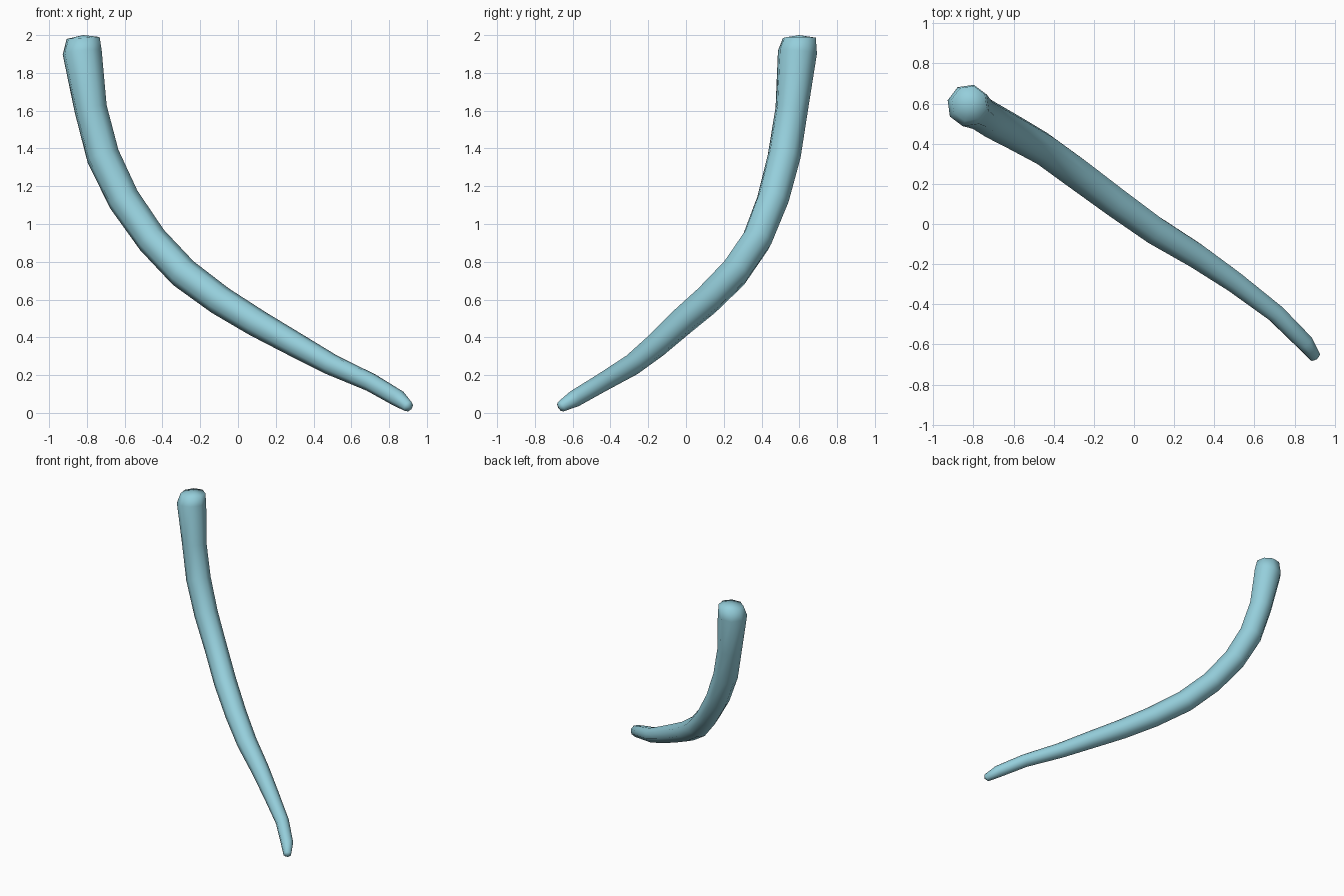
import bpy
import bmesh
from math import cos, sin, tau
from mathutils import Vector

if "Cube" in bpy.data.objects:
    bpy.data.objects.remove(bpy.data.objects["Cube"], do_unlink=True)

SIDES = 8
BEND_NORMAL = Vector((0.6, 0.8, 0))

# Centre line and radius, from the thick top down to the thin tip
PATH = [
    (-0.82, 0.60, 1.985, 0.09),
    (-0.825, 0.59, 1.91, 0.107),
    (-0.78, 0.56, 1.61, 0.089),
    (-0.715, 0.52, 1.36, 0.09),
    (-0.605, 0.46, 1.13, 0.087),
    (-0.455, 0.375, 0.915, 0.083),
    (-0.29, 0.255, 0.74, 0.083),
    (-0.095, 0.11, 0.595, 0.079),
    (0.10, -0.03, 0.475, 0.074),
    (0.305, -0.155, 0.36, 0.066),
    (0.495, -0.285, 0.255, 0.057),
    (0.705, -0.445, 0.16, 0.049),
    (0.85, -0.59, 0.075, 0.045),
    (0.902, -0.663, 0.033, 0.029),
]

blue = bpy.data.materials.new("pale blue")
blue.use_nodes = True
colour = (0.30, 0.62, 0.71, 1)
blue.diffuse_color = colour
blue.node_tree.nodes["Principled BSDF"].inputs["Base Color"].default_value = colour


def ring(bm, centre, tangent, radius):
    """Ring of vertices square to the centre line."""
    u = (BEND_NORMAL - tangent * BEND_NORMAL.dot(tangent)).normalized()
    v = tangent.cross(u)
    angles = [tau * (i + 0.5) / SIDES for i in range(SIDES)]
    return [bm.verts.new(centre + radius * (u * cos(a) + v * sin(a))) for a in angles]


def cap(bm, loop, point):
    """Shallow fan closing one end."""
    tip = bm.verts.new(point)
    for i in range(SIDES):
        bm.faces.new((loop[i], loop[(i + 1) % SIDES], tip))


# Tapered curved horn, lofted through the rings
bm = bmesh.new()
centres = [Vector(p[:3]) for p in PATH]
last = len(PATH) - 1
rings = []
for i, c in enumerate(centres):
    tangent = (centres[min(i + 1, last)] - centres[max(i - 1, 0)]).normalized()
    if i == 0:
        tangent = Vector((0.06, 0, -1)).normalized()
    rings.append(ring(bm, c, tangent, PATH[i][3]))
for a, b in zip(rings, rings[1:]):
    for i in range(SIDES):
        j = (i + 1) % SIDES
        bm.faces.new((a[i], a[j], b[j], b[i]))
cap(bm, rings[0], centres[0] + Vector((0, 0, 0.015)))
cap(bm, rings[-1], centres[-1] + (centres[-1] - centres[-2]).normalized() * 0.015)
bmesh.ops.recalc_face_normals(bm, faces=bm.faces)
for face in bm.faces:
    face.smooth = True

mesh = bpy.data.meshes.new("horn")
bm.to_mesh(mesh)
bm.free()
mesh.materials.append(blue)
horn = bpy.data.objects.new("horn", mesh)
bpy.context.collection.objects.link(horn)
